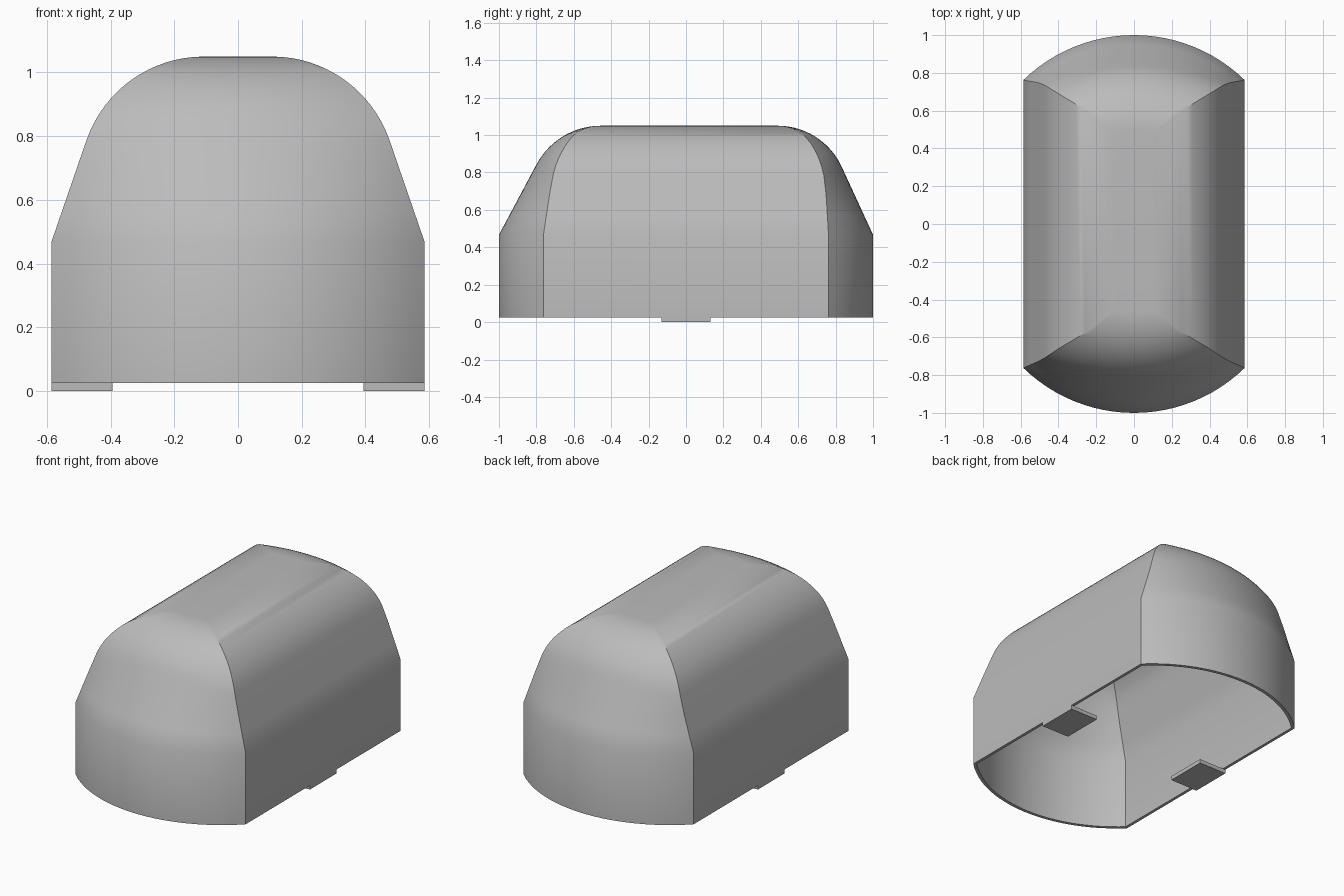
import bpy, bmesh
from math import sin, cos, pi, sqrt, radians, asin

cube = bpy.data.objects.get("Cube")
if cube:
    bpy.data.objects.remove(cube)

grey = bpy.data.materials.new("plain grey")
grey.use_nodes = True
colour = (0.5, 0.5, 0.5, 1)
grey.diffuse_color = colour
grey.node_tree.nodes["Principled BSDF"].inputs["Base Color"].default_value = colour

BASE, SHOULDER, TOP, HALF_WIDTH = 0.025, 0.467, 1.05, 0.586


def lookup(points, v):
    """Piecewise linear value through (v, value) points."""
    for (a, p), (b, q) in zip(points, points[1:]):
        if v <= b:
            return p + (q - p) * max(0, v - a) / (b - a)
    return points[-1][1]


def reach(z, outer, centre, radius, tilt):
    """Distance from the middle: upright wall, sloping wall, then a round to the flat top."""
    arc_z = TOP - radius
    tangent_z = arc_z + radius * sin(radians(tilt))
    if z <= SHOULDER:
        return outer
    if z <= tangent_z:
        end = centre + radius * cos(radians(tilt))
        return outer + (end - outer) * (z - SHOULDER) / (tangent_z - SHOULDER)
    return centre + sqrt(max(0, radius ** 2 - (z - arc_z) ** 2))


def end_curve(width, corner, middle, count=24):
    """Bowed end from left corner to right corner."""
    bow = max(middle - corner, 0.0005)
    radius = (width ** 2 + bow ** 2) / (2 * bow)
    half = asin(min(1, width / radius))
    return [(radius * sin(half * (1 - 2 * i / count)),
             middle - radius + radius * cos(half * (1 - 2 * i / count)))
            for i in range(count + 1)]


# Corner distance along y for a given half width
front_seam = [(0.107, 0.455), (0.255, 0.574), (0.40, 0.66), (0.49, 0.72), (HALF_WIDTH, 0.762)]
back_seam = [(0.107, 0.49), (0.30, 0.63), (0.40, 0.69), (0.49, 0.745), (HALF_WIDTH, 0.762)]

# Hollow cover, lofted from stacked outlines
heights = [BASE, SHOULDER, 0.57, 0.68, 0.785]
start = asin((0.785 - 0.66) / 0.39)
heights += [0.66 + 0.39 * sin(start + (pi / 2 - start) * i / 16) for i in range(1, 17)]
bm = bmesh.new()
rings = []
for z in heights:
    width = reach(z, HALF_WIDTH, 0.107, 0.39, 18.8)
    back = end_curve(width, lookup(back_seam, width), reach(z, 1, 0.49, 0.377, 24.6))
    front = end_curve(width, lookup(front_seam, width), reach(z, 1, 0.455, 0.39, 27.9))
    outline = back + [(-x, -y) for x, y in front]
    rings.append([bm.verts.new((x, y, z)) for x, y in outline])
for low, high in zip(rings, rings[1:]):
    n = len(low)
    for i in range(n):
        j = (i + 1) % n
        bm.faces.new((low[i], low[j], high[j], high[i]))
bm.faces.new(rings[-1])
bmesh.ops.recalc_face_normals(bm, faces=bm.faces)
mesh = bpy.data.meshes.new("cover")
bm.to_mesh(mesh)
bm.free()
cover = bpy.data.objects.new("cover", mesh)
bpy.context.collection.objects.link(cover)
mesh.materials.append(grey)
wall = cover.modifiers.new("wall", "SOLIDIFY")
wall.thickness = 0.02
wall.offset = -1
bpy.ops.object.select_all(action="DESELECT")
cover.select_set(True)
bpy.context.view_layer.objects.active = cover
bpy.ops.object.modifier_apply(modifier="wall")
bpy.ops.object.shade_smooth_by_angle(angle=radians(30))

# Small foot tab under each side wall
for side, name in ((1, "left_tab"), (-1, "right_tab")):
    bpy.ops.mesh.primitive_cube_add(size=1, location=(side * 0.49, 0, BASE / 2))
    tab = bpy.context.object
    tab.name = name
    tab.scale = (0.192, 0.262, BASE)
    tab.data.materials.append(grey)
